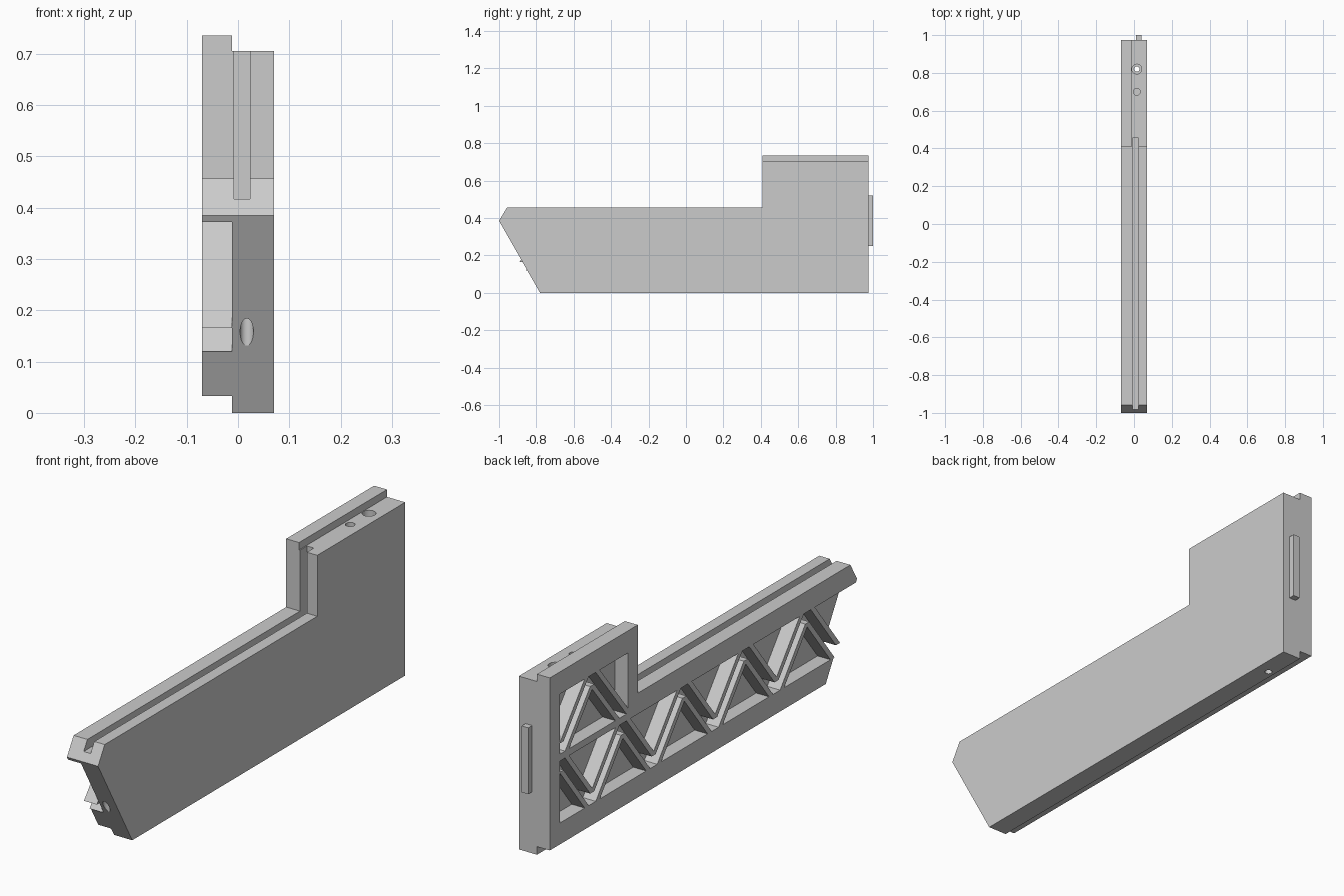
import bpy
import bmesh

cube = bpy.data.objects.get("Cube")
if cube:
    bpy.data.objects.remove(cube, do_unlink=True)

grey = bpy.data.materials.new("light_grey")
grey.use_nodes = True
COLOUR = (0.6, 0.6, 0.6, 1)
grey.diffuse_color = COLOUR
grey.node_tree.nodes["Principled BSDF"].inputs["Base Color"].default_value = COLOUR


def finish(name, bm):
    bmesh.ops.recalc_face_normals(bm, faces=bm.faces[:])
    mesh = bpy.data.meshes.new(name)
    bm.to_mesh(mesh)
    bm.free()
    mesh.materials.append(grey)
    ob = bpy.data.objects.new(name, mesh)
    bpy.context.collection.objects.link(ob)
    return ob


def prism(name, x0, x1, outlines):
    """Extrude each (y, z) outline from x0 to x1."""
    bm = bmesh.new()
    for pts in outlines:
        face = bm.faces.new([bm.verts.new((x0, y, z)) for y, z in pts])
        ext = bmesh.ops.extrude_face_region(bm, geom=[face])
        verts = [g for g in ext["geom"] if isinstance(g, bmesh.types.BMVert)]
        bmesh.ops.translate(bm, verts=verts, vec=(x1 - x0, 0, 0))
    return finish(name, bm)


def rect(y0, y1, z0, z1):
    return [(y0, z0), (y1, z0), (y1, z1), (y0, z1)]


def drill(name, x, y, z0, z1, r0, r1, stretch=1):
    """Vertical round cutter, r0 at the bottom and r1 at the top."""
    bm = bmesh.new()
    bmesh.ops.create_cone(bm, cap_ends=True, segments=32, radius1=r0,
                          radius2=r1, depth=z1 - z0)
    bmesh.ops.scale(bm, verts=bm.verts[:], vec=(1, stretch, 1))
    bmesh.ops.translate(bm, verts=bm.verts[:], vec=(x, y, (z0 + z1) / 2))
    return finish(name, bm)


def cut(ob, cutter):
    mod = ob.modifiers.new(cutter.name, 'BOOLEAN')
    mod.operation = 'DIFFERENCE'
    mod.solver = 'EXACT'
    mod.object = cutter
    cutter.hide_render = True
    bpy.context.view_layer.objects.active = ob
    bpy.ops.object.modifier_apply(modifier=mod.name)
    bpy.data.objects.remove(cutter, do_unlink=True)


def side_profile(bottom, top):
    """L-shaped side outline with the raked front end."""
    rake = -0.78 - bottom * 0.22 / 0.385
    return [(rake, bottom), (0.975, bottom), (0.975, top), (0.41, top),
            (0.41, 0.457), (-0.957, 0.457), (-1, 0.385)]


OUTER, STEP, INNER = -0.07, -0.012, 0.07

# Solid panel with its long groove and drilled holes
panel = prism("solid_panel", STEP, INNER, [side_profile(0, 0.705)])
cut(panel, prism("groove_cutter", -0.008, 0.023, [rect(-1.1, 0.455, 0.417, 0.8)]))
cut(panel, drill("through_hole", 0.015, 0.82, -0.1, 0.8, 0.014, 0.014))
cut(panel, drill("counterbore", 0.015, 0.82, 0.68, 0.8, 0.026, 0.026))
cut(panel, drill("blind_hole", 0.015, 0.70, 0.6, 0.8, 0.018, 0.018))
cut(panel, drill("front_hole", 0.017, -0.87, -0.05, 0.3, 0.013, 0.013, 1.17))

# Open frame on the outer side, with two pocket rows
LOW, HIGH = (0.12, 0.372), (0.40, 0.645)
frame = prism("lattice_frame", OUTER, STEP, [side_profile(0.033, 0.735)])
cut(frame, prism("lower_pocket", -0.2, STEP + 0.1, [rect(-1.1, 0.91, *LOW)]))
cut(frame, prism("upper_pocket", -0.2, STEP + 0.1, [rect(0.473, 0.91, *HIGH)]))

# Zigzag bracing made of paired ribs with a slit between
HALF, SHIFT, PITCH = 0.013, 0.0355, 0.1975


def rib_pair(foot, head, row, trim=SHIFT / PITCH):
    z0, z1 = row
    d = 1 if head > foot else -1
    pair = []
    for side, a, b in ((-d, trim, 1), (d, 0, 1 - SHIFT / PITCH)):
        def point(t, w):
            return (foot + (head - foot) * t + side * SHIFT + w, z0 + (z1 - z0) * t)
        pair.append([point(a, -HALF), point(a, HALF), point(b, HALF), point(b, -HALF)])
    return pair


ribs = []
nodes = [0.90 - i * PITCH for i in range(10)]
for i in range(9):
    foot, head = (nodes[i + 1], nodes[i]) if i % 2 == 0 else (nodes[i], nodes[i + 1])
    ribs += rib_pair(foot, head, LOW)
ribs += rib_pair(nodes[0], nodes[1], HIGH)
ribs += rib_pair(nodes[2], nodes[1], HIGH, 0)
prism("bracing_ribs", OUTER, STEP, ribs)

# Key on the back edge
prism("back_key", 0.01, 0.04, [rect(0.97, 1.0, 0.25, 0.52)])

# Smooth the round holes, keep edges sharp
bpy.ops.object.select_all(action='DESELECT')
panel.select_set(True)
bpy.context.view_layer.objects.active = panel
bpy.ops.object.shade_smooth_by_angle()
